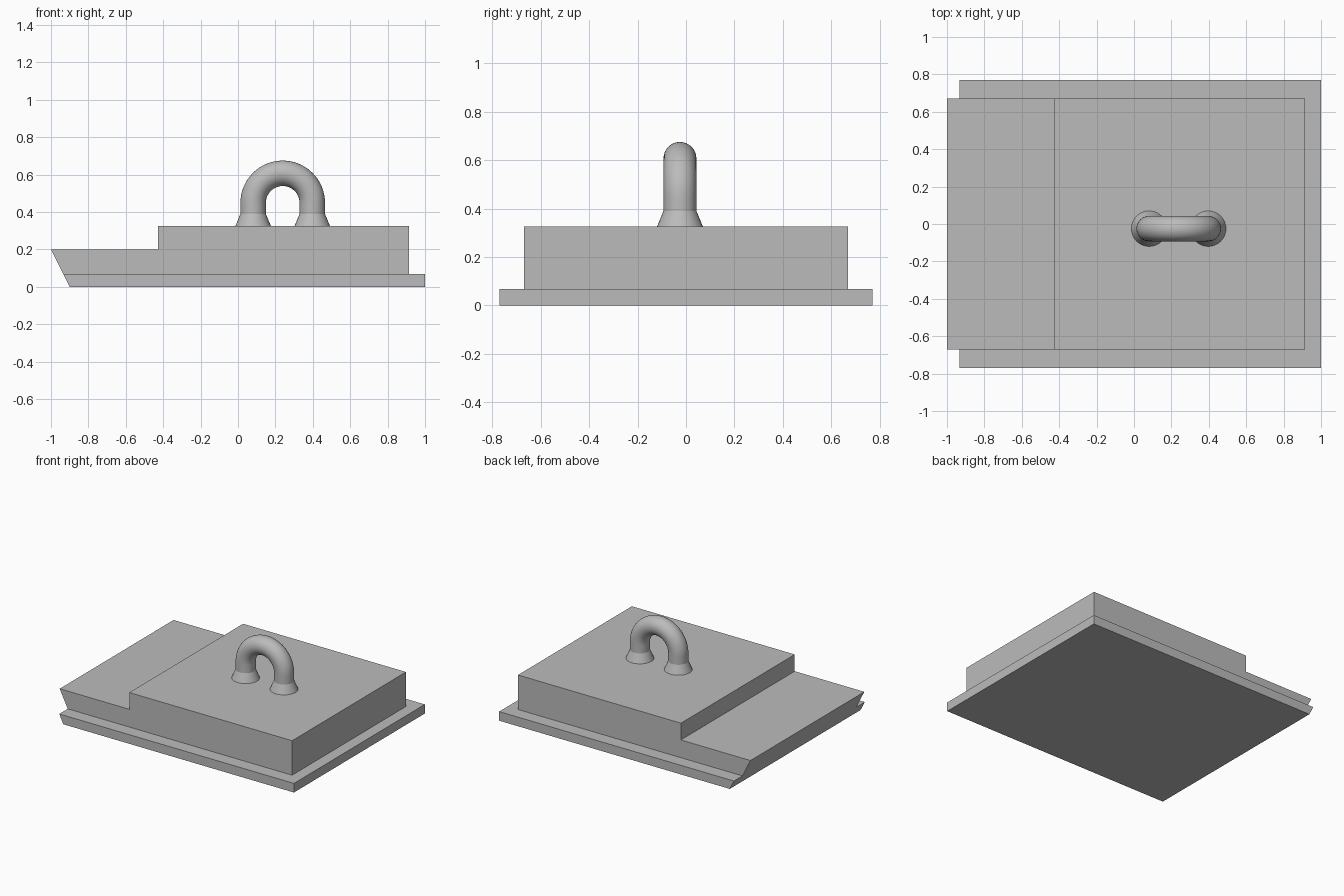
import bpy
import bmesh
from math import pi, sin, cos, radians
from mathutils import Vector

old = bpy.data.objects.get("Cube")
if old:
    bpy.data.objects.remove(old, do_unlink=True)

grey = bpy.data.materials.new("plain_grey")
grey.use_nodes = True
colour = (0.5, 0.5, 0.5, 1)
grey.diffuse_color = colour
grey.node_tree.nodes["Principled BSDF"].inputs["Base Color"].default_value = colour


def finish(bm, name):
    bmesh.ops.recalc_face_normals(bm, faces=bm.faces)
    mesh = bpy.data.meshes.new(name)
    bm.to_mesh(mesh)
    bm.free()
    mesh.materials.append(grey)
    obj = bpy.data.objects.new(name, mesh)
    bpy.context.collection.objects.link(obj)
    return obj


def slab(name, profile, half_depth):
    """Extrude an x-z side profile evenly along y."""
    bm = bmesh.new()
    face = bm.faces.new([bm.verts.new((x, -half_depth, z)) for x, z in profile])
    new = bmesh.ops.extrude_face_region(bm, geom=[face])["geom"]
    verts = [v for v in new if isinstance(v, bmesh.types.BMVert)]
    bmesh.ops.translate(bm, verts=verts, vec=(0, 2 * half_depth, 0))
    return finish(bm, name)


def tube(name, stations, sides=32):
    """Loft circles through (centre, outward direction, radius) stations."""
    bm = bmesh.new()
    rings = []
    for centre, out, radius in stations:
        ring = []
        for i in range(sides):
            a = 2 * pi * i / sides
            ring.append(bm.verts.new(centre + radius * (out * cos(a) + Vector((0, sin(a), 0)))))
        rings.append(ring)
    for a, b in zip(rings, rings[1:]):
        for i in range(sides):
            j = (i + 1) % sides
            bm.faces.new((a[i], a[j], b[j], b[i]))
    bm.faces.new(rings[0])
    bm.faces.new(rings[-1])
    obj = finish(bm, name)
    bpy.ops.object.select_all(action="DESELECT")
    obj.select_set(True)
    bpy.context.view_layer.objects.active = obj
    bpy.ops.object.shade_smooth_by_angle(angle=radians(20))
    return obj


# Flange plate and stepped body share one slanted end
BASE_TOP, BODY_TOP = 0.068, 0.325
slab("base_flange", [(-0.9, 0), (1, 0), (1, BASE_TOP), (-0.934, BASE_TOP)], 0.77)
slab("stepped_body", [(-0.934, BASE_TOP), (0.915, BASE_TOP), (0.915, BODY_TOP),
                      (-0.427, BODY_TOP), (-0.427, 0.2), (-1, 0.2)], 0.67)

# Arched handle
CX, CY, ARC_Z = 0.239, -0.025, 0.449
BEND, THICK, FLARE, COLLAR_Z = 0.158, 0.068, 0.095, 0.39
X = Vector((1, 0, 0))
arch = [(Vector((CX + BEND, CY, COLLAR_Z)), X, THICK)]
for k in range(33):
    a = pi * k / 32
    out = Vector((cos(a), 0, sin(a)))
    arch.append((Vector((CX, CY, ARC_Z)) + out * BEND, out, THICK))
arch.append((Vector((CX - BEND, CY, COLLAR_Z)), -X, THICK))
tube("handle_arch", arch)

# Flared collars where the handle meets the body
for side, sx in (("left", 1), ("right", -1)):
    x = CX + sx * BEND
    tube(side + "_handle_collar", [(Vector((x, CY, BODY_TOP)), X, FLARE),
                                   (Vector((x, CY, COLLAR_Z)), X, THICK)])
